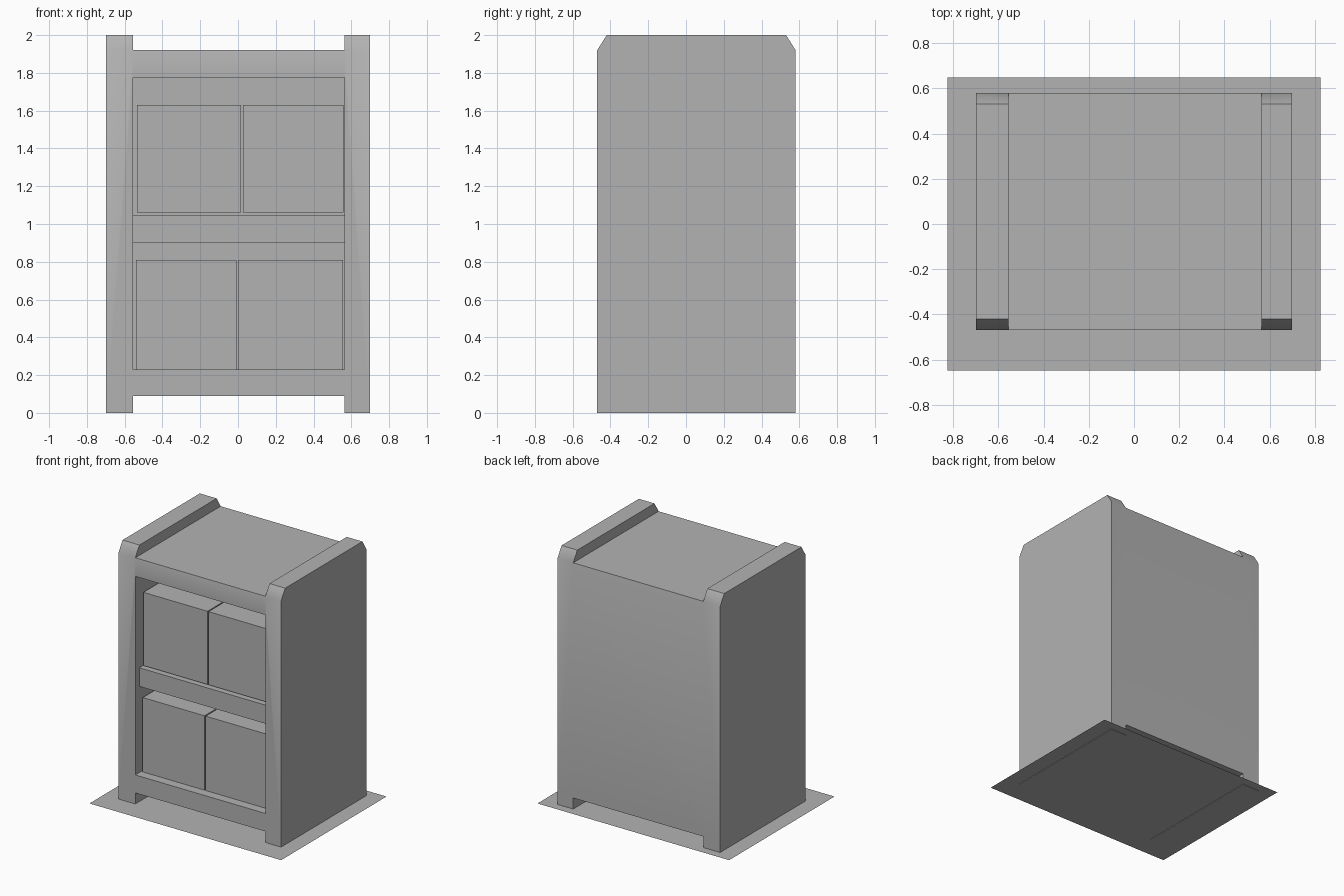
import bpy
import bmesh
from math import radians
from mathutils import Vector

cube = bpy.data.objects.get("Cube")
if cube:
    bpy.data.objects.remove(cube, do_unlink=True)

grey = bpy.data.materials.new("plain grey")
grey.use_nodes = True
color = (0.45, 0.45, 0.45, 1)
grey.diffuse_color = color
grey.node_tree.nodes["Principled BSDF"].inputs["Base Color"].default_value = color


def finish(name, bm):
    """Turn a bmesh into a named grey object."""
    bmesh.ops.recalc_face_normals(bm, faces=bm.faces)
    mesh = bpy.data.meshes.new(name)
    bm.to_mesh(mesh)
    bm.free()
    mesh.materials.append(grey)
    obj = bpy.data.objects.new(name, mesh)
    bpy.context.collection.objects.link(obj)
    return obj


def box(name, x, y, z):
    """Box given by its low and high limits on each axis."""
    bm = bmesh.new()
    bmesh.ops.create_cube(bm, size=1)
    for v in bm.verts:
        v.co = [lim[0] if c < 0 else lim[1] for c, lim in zip(v.co, (x, y, z))]
    return finish(name, bm)


FRONT, BACK = -0.47, 0.58
LEFT_POST, RIGHT_POST = 0.565, -0.555
SPAN = (RIGHT_POST, LEFT_POST)

# Cabinet block: side profile with sloped top corners, extruded across x
profile = [(FRONT, 0), (BACK, 0), (BACK, 1.92), (BACK - 0.05, 2),
           (FRONT + 0.05, 2), (FRONT, 1.92)]
bm = bmesh.new()
side = bm.faces.new([bm.verts.new((-0.7, y, z)) for y, z in profile])
extruded = bmesh.ops.extrude_face_region(bm, geom=[side])["geom"]
bmesh.ops.translate(bm, vec=Vector((1.4, 0, 0)),
                    verts=[g for g in extruded if isinstance(g, bmesh.types.BMVert)])
cabinet = finish("cabinet", bm)

# Cut the lowered top, the gap between the feet and the front opening
through = (-1, 1)
cutters = [
    box("top_cutter", SPAN, through, (1.92, 2.2)),
    box("foot_cutter", SPAN, through, (-0.2, 0.09)),
    box("opening_cutter", SPAN, (-1, 0.5), (0.23, 1.775)),
]
bpy.context.view_layer.objects.active = cabinet
for cutter in cutters:
    mod = cabinet.modifiers.new("cut", 'BOOLEAN')
    mod.operation = 'DIFFERENCE'
    mod.solver = 'EXACT'
    mod.object = cutter
    bpy.ops.object.modifier_apply(modifier=mod.name)
    bpy.data.objects.remove(cutter, do_unlink=True)

# Soft shading over the sloped corners only
bpy.ops.object.select_all(action='DESELECT')
cabinet.select_set(True)
bpy.ops.object.shade_smooth_by_angle(angle=radians(40))

# Shelf and the four stored boxes
box("shelf", SPAN, (FRONT + 0.05, 0.5), (0.9, 1.045))
rows = {"upper": ((1.06, 1.63), (-0.535, 0.017), (0.026, 0.558)),
        "lower": ((0.231, 0.81), (-0.54, -0.008), (0.001, 0.556))}
for row, (height, right, left) in rows.items():
    for label, width in (("right", right), ("left", left)):
        box(f"{row}_{label}_box", width, (FRONT + 0.07, 0.48), height)

# Thin floor sheet, just above the underside of the feet
bm = bmesh.new()
bmesh.ops.create_grid(bm, x_segments=1, y_segments=1, size=1)
for v in bm.verts:
    v.co = (v.co.x * 0.825, v.co.y * 0.648, 0.004)
finish("floor_sheet", bm)
